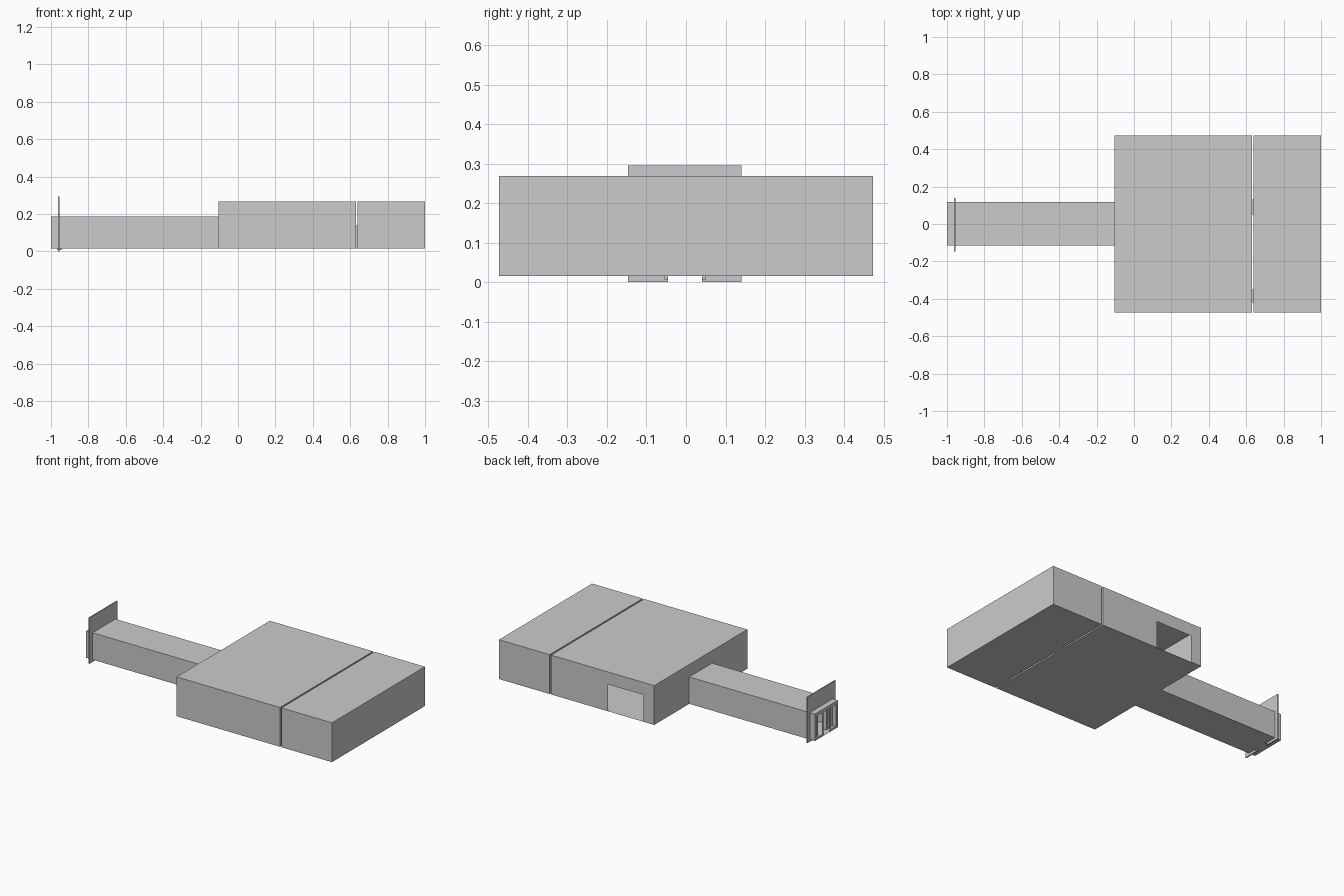
import bpy, bmesh, math

if "Cube" in bpy.data.objects:
    bpy.data.objects.remove(bpy.data.objects["Cube"])

Z0 = 0.015  # floor level


def wall(bm, axis, pos, a, b, holes=()):
    """Flat panel normal to axis, spanning a and b, minus rectangular holes."""
    us = sorted({*a, *[v for h in holes for v in h[:2]]})
    vs = sorted({*b, *[v for h in holes for v in h[2:]]})
    for u0, u1 in zip(us, us[1:]):
        for v0, v1 in zip(vs, vs[1:]):
            cu, cv = (u0 + u1) / 2, (v0 + v1) / 2
            if any(h[0] < cu < h[1] and h[2] < cv < h[3] for h in holes):
                continue
            pts = []
            for u, v in ((u0, v0), (u1, v0), (u1, v1), (u0, v1)):
                p = [u, v]
                p.insert(axis, pos)
                pts.append(bm.verts.new(p))
            bm.faces.new(pts)


def shell(name, x, y, z, holes=None, skip=()):
    """Hollow room of six panels; holes and skip are keyed by side, e.g. 'x0'."""
    holes = holes or {}
    bm = bmesh.new()
    dims = (x, y, z)
    for axis, letter in enumerate("xyz"):
        a, b = [d for i, d in enumerate(dims) if i != axis]
        for end in (0, 1):
            key = f"{letter}{end}"
            if key not in skip:
                wall(bm, axis, dims[axis][end], a, b, holes.get(key, ()))
    bmesh.ops.remove_doubles(bm, verts=bm.verts, dist=1e-5)
    bmesh.ops.recalc_face_normals(bm, faces=bm.faces)
    return finish(name, bm)


def finish(name, bm):
    me = bpy.data.meshes.new(name)
    bm.to_mesh(me)
    bm.free()
    ob = bpy.data.objects.new(name, me)
    bpy.context.collection.objects.link(ob)
    return ob


# Rooms, linked by two small doorways
doors = [(-0.42, -0.35, Z0, 0.14), (0.05, 0.13, Z0, 0.14)]
shell("main_hall", (-0.105, 0.63), (-0.473, 0.473), (Z0, 0.268),
      {"x1": doors, "x0": [(-0.115, 0.117, Z0, 0.188)],
       "y1": [(-0.03, 0.225, Z0, 0.188)]})
shell("end_room", (0.64, 1.0), (-0.473, 0.473), (Z0, 0.268), {"x0": doors})
for i, d in enumerate(doors):
    shell(f"doorway_{i + 1}", (0.63, 0.64), d[:2], d[2:], skip=("x0", "x1"))

# Entrance corridor, open to the hall
shell("corridor", (-0.96, -0.105), (-0.115, 0.117), (Z0, 0.188), skip=("x0", "x1"))

# Porch with three tall openings
slots = [(-0.095, -0.045, 0.03, 0.168), (-0.03, 0.032, Z0, 0.168),
         (0.047, 0.097, 0.03, 0.168)]
shell("porch", (-1.0, -0.96), (-0.115, 0.117), (Z0, 0.188), {"x0": slots}, skip=("x1",))

# Facade plate with central door
shell("facade", (-0.963, -0.955), (-0.147, 0.14), (0.0, 0.295),
      {k: [(-0.045, 0.04, 0.0, 0.15)] for k in ("x0", "x1")} |
      {"z0": [(-0.963, -0.955, -0.045, 0.04)]})

# Door jambs
for side, y in (("left", (-0.055, -0.045)), ("right", (0.04, 0.05))):
    shell(f"door_jamb_{side}", (-0.968, -0.945), y, (0.007, 0.15))
